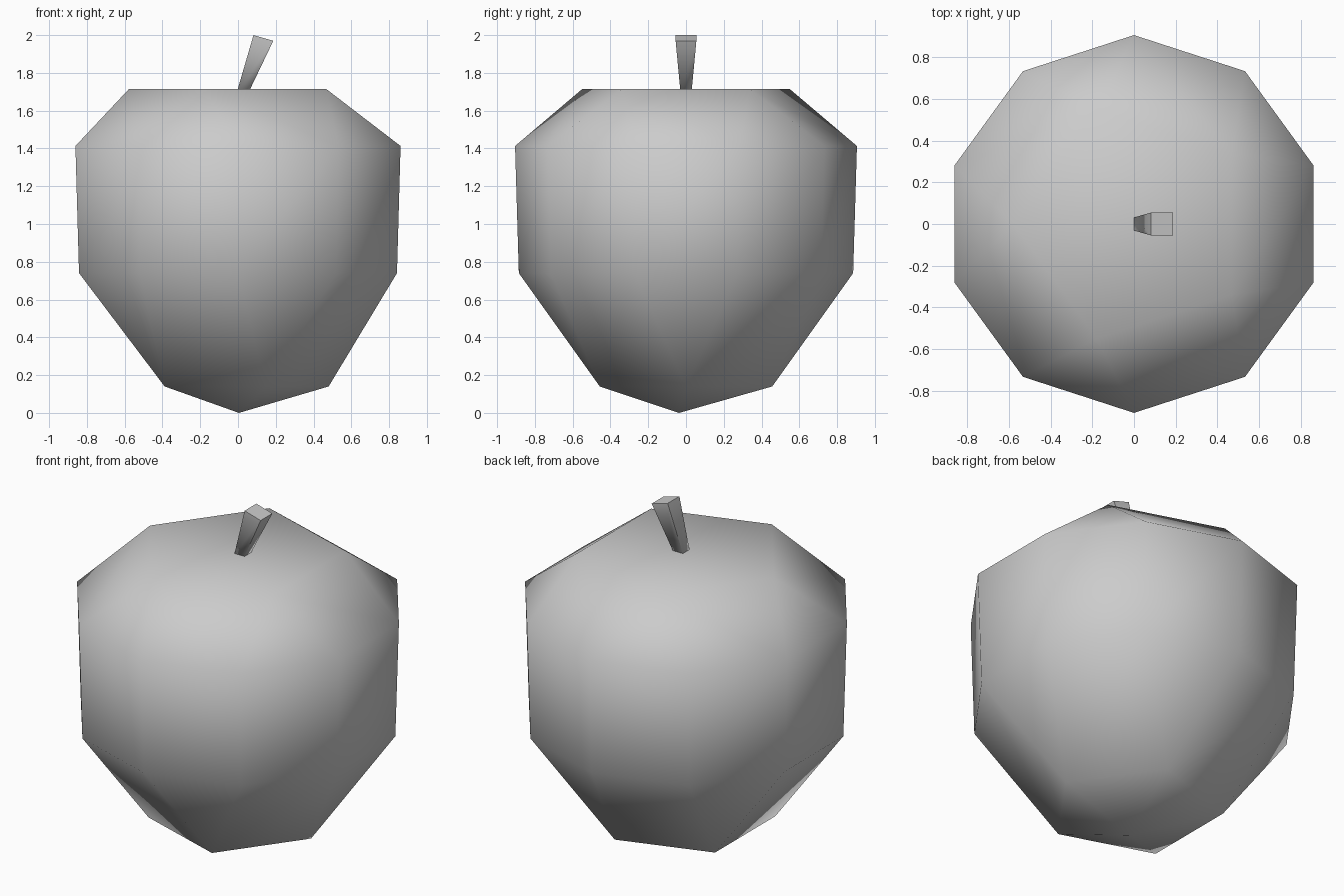
import bpy, bmesh, math

if "Cube" in bpy.data.objects:
    bpy.data.objects.remove(bpy.data.objects["Cube"])

grey = bpy.data.materials.new("plain_grey")
grey.diffuse_color = (0.6, 0.6, 0.6, 1)
grey.use_nodes = True
grey.node_tree.nodes["Principled BSDF"].inputs["Base Color"].default_value = grey.diffuse_color


def ring(bm, count, radius, z, start):
    """Regular polygon of vertices; start is the first angle in degrees."""
    angles = [math.radians(start + 360 * i / count) for i in range(count)]
    return [bm.verts.new((radius * math.cos(a), radius * math.sin(a), z)) for a in angles]


def finish(bm, name):
    bmesh.ops.recalc_face_normals(bm, faces=bm.faces)
    for face in bm.faces:
        face.smooth = True
    mesh = bpy.data.meshes.new(name)
    bm.to_mesh(mesh)
    bm.free()
    mesh.materials.append(grey)
    obj = bpy.data.objects.new(name, mesh)
    bpy.context.collection.objects.link(obj)
    return obj


def join_rings(bm, five, ten):
    """Join a pentagon to a decagon: a triangle per corner, a quad per side."""
    for i in range(5):
        a, b, c = ten[2 * i], ten[2 * i + 1], ten[(2 * i + 2) % 10]
        bm.faces.new((five[i], a, b))
        bm.faces.new((five[i], b, c, five[(i + 1) % 5]))


# Fruit body: pointed base, two decagon rings, flat pentagon top
bm = bmesh.new()
tip = bm.verts.new((0.005, -0.037, 0))
base = ring(bm, 5, 0.48, 0.14, 0)
lower = ring(bm, 10, 0.885, 0.74, -18)
upper = ring(bm, 10, 0.905, 1.413, -18)
top = ring(bm, 5, 0.577, 1.715, 36)
for i in range(5):
    bm.faces.new((tip, base[i], base[(i + 1) % 5]))
for i in range(10):
    j = (i + 1) % 10
    bm.faces.new((lower[i], lower[j], upper[j], upper[i]))
join_rings(bm, base, lower)
join_rings(bm, top, upper[1:] + upper[:1])
bm.faces.new(top)
finish(bm, "fruit_body")

# Stem: leaning, tapered four-sided bar with crisp sides and a crisp top
bm = bmesh.new()
foot = [bm.verts.new((x, y, z)) for x, y, z in
        ((-0.004, -0.03, 1.705), (0.06, -0.03, 1.705), (0.06, 0.03, 1.705), (-0.004, 0.03, 1.705))]
head = [bm.verts.new((x, y, z)) for x, y, z in
        ((0.082, -0.055, 2.0), (0.187, -0.055, 1.97), (0.187, 0.055, 1.97), (0.082, 0.055, 2.0))]
for i in range(4):
    j = (i + 1) % 4
    bm.faces.new((foot[i], foot[j], head[j], head[i]))
bm.faces.new(foot)
bm.faces.new(head)
for edge in bm.edges:
    edge.smooth = all(v in foot for v in edge.verts)
finish(bm, "stem")
